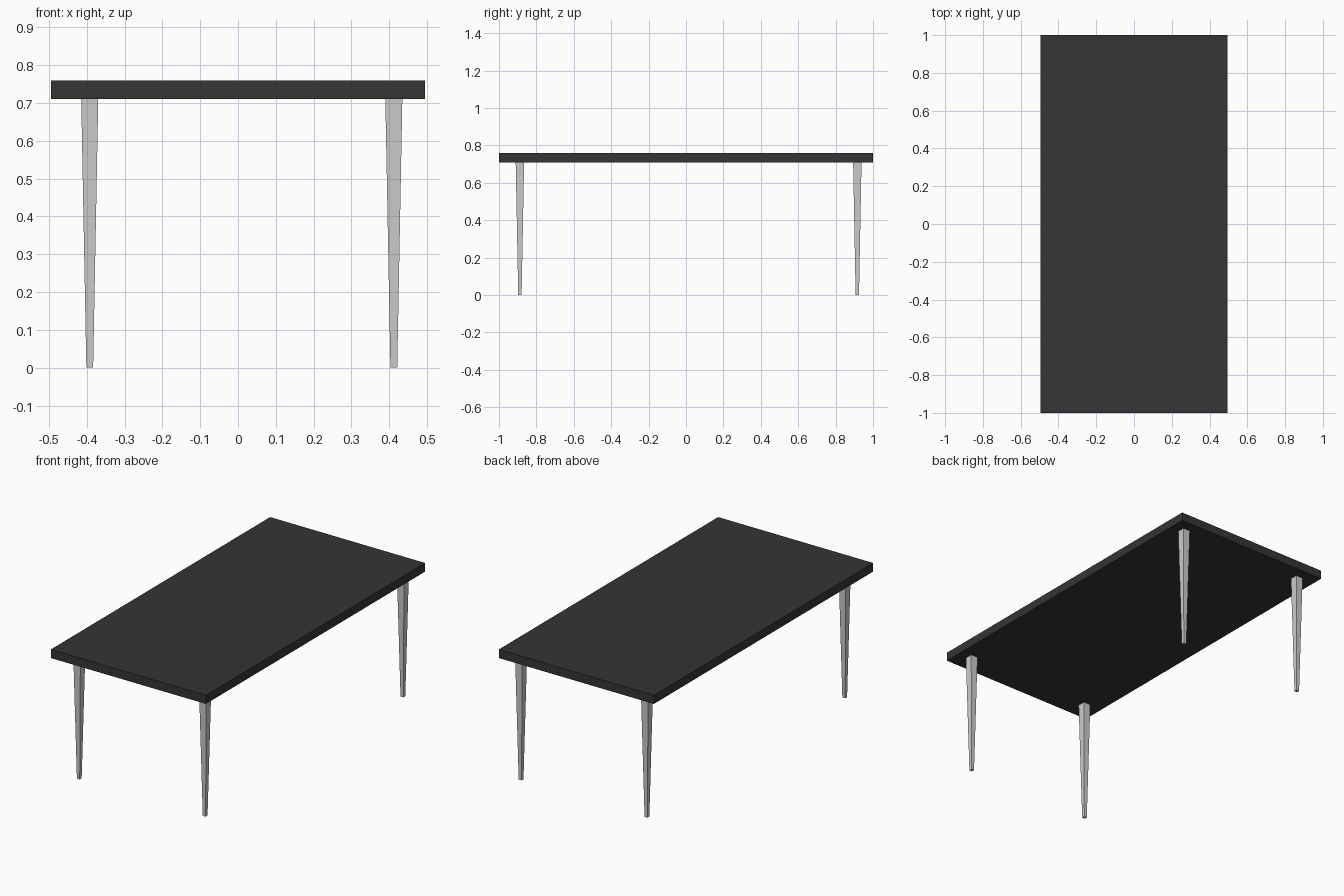
import bpy
import bmesh
from mathutils import Vector

if "Cube" in bpy.data.objects:
    bpy.data.objects.remove(bpy.data.objects["Cube"])

dark = bpy.data.materials.new("dark_top")
dark.diffuse_color = (0.035, 0.035, 0.035, 1)
dark.use_nodes = True
dark.node_tree.nodes["Principled BSDF"].inputs["Base Color"].default_value = dark.diffuse_color


def tapered_box(name, x, y, z0, z1, bottom, top, material=None):
    """Box with separate (x, y) half-sizes at its bottom and top."""
    bm = bmesh.new()
    bmesh.ops.create_cube(bm, size=2)
    for v in bm.verts:
        half, z = (top, z1) if v.co.z > 0 else (bottom, z0)
        v.co = Vector((x + v.co.x * half[0], y + v.co.y * half[1], z))
    mesh = bpy.data.meshes.new(name)
    bm.to_mesh(mesh)
    bm.free()
    if material:
        mesh.materials.append(material)
    obj = bpy.data.objects.new(name, mesh)
    bpy.context.collection.objects.link(obj)
    return obj


# Slab top
tapered_box("table_top", 0, 0, 0.71, 0.76, (0.495, 1.0), (0.495, 1.0), dark)

# Four square tapered legs, set slightly off centre under the top
for side, x in (("left", -0.392), ("right", 0.412)):
    for end, y in (("front", -0.888), ("back", 0.916)):
        tapered_box(f"{end}_{side}_leg", x, y, 0, 0.71,
                    (0.009, 0.009), (0.0225, 0.0225))
